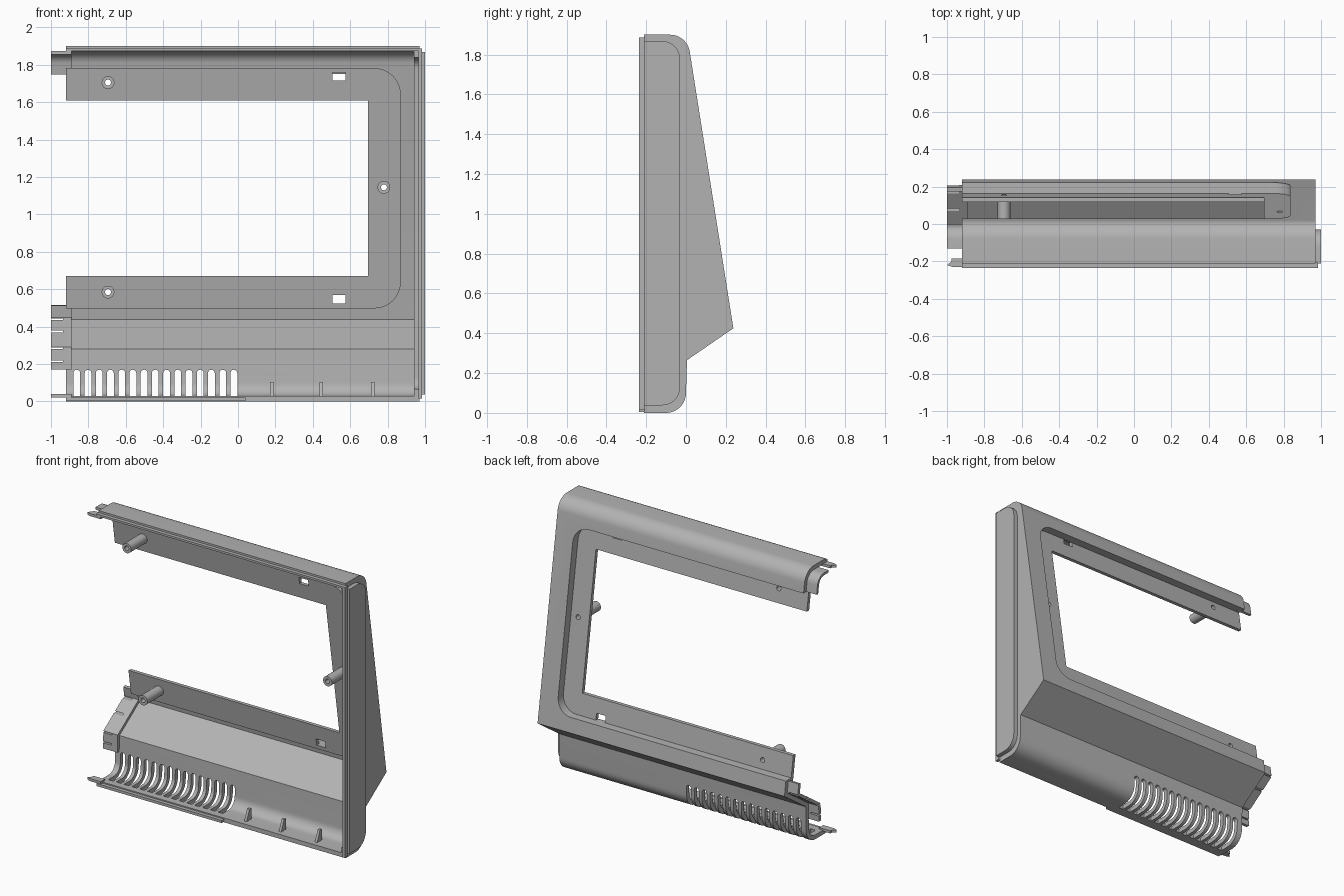
import bpy, bmesh, math
from mathutils import Vector

cube = bpy.data.objects.get("Cube")
if cube:
    bpy.data.objects.remove(cube)

grey = bpy.data.materials.new("plastic_grey")
grey.use_nodes = True
grey.diffuse_color = (0.45, 0.45, 0.45, 1)
grey.node_tree.nodes["Principled BSDF"].inputs["Base Color"].default_value = (0.45, 0.45, 0.45, 1)

LEFT, INNER_END, END = -0.92, 0.94, 0.97
FRONT, LIP = -0.21, -0.235
WALL = 0.03
PARTS = []


def add_prisms(name, prisms):
    """Each prism is a pair of matching 3D outlines, capped and bridged."""
    bm = bmesh.new()
    for a, b in prisms:
        va = [bm.verts.new(p) for p in a]
        vb = [bm.verts.new(p) for p in b]
        bm.faces.new(va)
        bm.faces.new(vb[::-1])
        n = len(va)
        for i in range(n):
            j = (i + 1) % n
            bm.faces.new((va[j], va[i], vb[i], vb[j]))
    bmesh.ops.recalc_face_normals(bm, faces=bm.faces)
    mesh = bpy.data.meshes.new(name)
    bm.to_mesh(mesh)
    bm.free()
    mesh.materials.append(grey)
    ob = bpy.data.objects.new(name, mesh)
    bpy.context.collection.objects.link(ob)
    PARTS.append(ob)
    return ob


def along_x(pts, x0, x1):
    return [(x0, y, z) for y, z in pts], [(x1, y, z) for y, z in pts]


def along_y(pts, y0, y1):
    return [(x, y0, z) for x, z in pts], [(x, y1, z) for x, z in pts]


def box(x0, x1, y0, y1, z0, z1):
    return along_x([(y0, z0), (y1, z0), (y1, z1), (y0, z1)], x0, x1)


def arc(cx, cy, r, a0, a1, n=10):
    angles = [math.radians(a0 + (a1 - a0) * i / n) for i in range(n + 1)]
    return [(cx + r * math.cos(a), cy + r * math.sin(a)) for a in angles]


def circle(cx, cy, r, n=24):
    return arc(cx, cy, r, 0, 360, n)[:-1]


def offset(path, d):
    """Mitred offset of an open path to its left side."""
    pts = [Vector(p) for p in path]
    dirs = [(b - a).normalized() for a, b in zip(pts, pts[1:])]
    norms = [Vector((-v.y, v.x)) for v in dirs]
    out = []
    for i, p in enumerate(pts):
        a, b = norms[max(i - 1, 0)], norms[min(i, len(norms) - 1)]
        m = (a + b).normalized()
        out.append(tuple(p + m * (d / m.dot(a))))
    return out


def strip(path, d0, d1):
    return offset(path, d0) + offset(path, d1)[::-1]


def cut(target, name, prisms):
    cutter = add_prisms(name, prisms)
    PARTS.remove(cutter)
    cutter.hide_render = True
    mod = target.modifiers.new(name, "BOOLEAN")
    mod.operation, mod.solver, mod.object = "DIFFERENCE", "EXACT", cutter
    bpy.context.view_layer.objects.active = target
    bpy.ops.object.modifier_apply(modifier=mod.name)
    bpy.data.objects.remove(cutter)


def slope_y(z):
    return 0.238 - (z - 0.425) * 0.158


# Side profile of the housing, from the front bottom round the back to the front top
low_arc = arc(-0.1, 0.1, 0.1, -90, 0)
top_arc = arc(-0.08, 1.8, 0.1, 9, 90)
profile = [(FRONT, 0)] + low_arc + [(0.005, 0.265), (0.238, 0.425)] + top_arc + [(FRONT, 1.9)]


def frame_path(xr, z0, z1, r):
    """Open path round a frame that runs off the left end."""
    if r == 0:
        return [(LEFT, z0), (xr, z0), (xr, z1), (LEFT, z1)]
    return ([(LEFT, z0)] + arc(xr - r, z0 + r, r, -90, 0)
            + arc(xr - r, z1 - r, r, 0, 90) + [(LEFT, z1)])


# Housing shell with vents and the screen recess cut through the back
shell = add_prisms("housing_shell", [along_x(strip(profile, 0, WALL), LEFT, INNER_END)])
recess = frame_path(0.835, 0.525, 1.75, 0.11)
recess[0], recess[-1] = (-1.2, 0.525), (-1.2, 1.75)
cut(shell, "recess_cutter", [along_y(recess, -0.15, 0.5)])
vents = []
for i in range(15):
    x = -0.862 + 0.06 * i
    outline = [(x - 0.018, -0.1), (x + 0.018, -0.1)] + arc(x, 0.152, 0.018, 0, 180, 8)
    vents.append(along_y(outline, -0.16, 0.1))
cut(shell, "vent_cutter", vents)

# End wall with a hollow raised panel
end_wall = add_prisms("end_wall", [along_x(profile, INNER_END, END)])


def panel_outline(front, inset):
    r, back = 0.09 - inset, -0.03 - inset
    z0, z1 = 0.038 + inset, 1.868 - inset
    return ([(front, z0)] + arc(back - r, z0 + r, r, -90, 0)
            + arc(back - r, z1 - r, r, 0, 90) + [(front, z1)])


panel = add_prisms("end_panel", [along_x(panel_outline(FRONT, 0), END - 0.01, 1.0)])
for part in (end_wall, panel):
    cut(part, "panel_cutter", [along_x(panel_outline(-0.4, 0.03), 0.9, 0.975)])

# Sunken screen frame: rim walls and flange, both parallel to the sloping back
posts = [(-0.695, 1.705), (0.78, 1.145), (-0.695, 0.585)]
holes = [along_y(circle(x, z, 0.016), -0.4, 0.4) for x, z in posts]


def sloped(outline, d0, d1):
    return tuple([(x, slope_y(z) - d, z) for x, z in outline] for d in (d0, d1))


outer = frame_path(0.87, 0.498, 1.782, 0.14)
rim = outer + frame_path(0.835, 0.525, 1.75, 0.11)[::-1]
flange_outline = outer + frame_path(0.695, 0.67, 1.61, 0)[::-1]
add_prisms("recess_rim", [sloped(rim, 0.015, 0.06)])
flange = add_prisms("screen_flange", [sloped(flange_outline, 0.058, 0.083)])
windows = [box(0.505, 0.575, -0.4, 0.4, z, z + 0.045) for z in (0.525, 1.715)]
cut(flange, "flange_cutter", holes + windows)

# Screw posts
for i, (x, z) in enumerate(posts):
    base = slope_y(z) - 0.07
    tip = max(base - 0.19, -0.225)
    post = add_prisms(f"screw_post_{i + 1}", [along_y(circle(x, z, 0.034), tip, base)])
    cut(post, "post_cutter", [holes[i]])

# Thin locating lip round the open front
add_prisms("front_lip_top", [box(LEFT, 0.985, LIP, FRONT + 0.005, 1.873, 1.887)])
add_prisms("front_lip_end", [box(0.965, 0.985, LIP, FRONT + 0.005, 0.015, 1.887)])
add_prisms("front_lip_bottom", [box(LEFT, 0.04, LIP, FRONT + 0.005, 0.004, 0.022)])

# Small gussets on the floor
gusset = [(-0.18, 0.02), (-0.125, 0.02), (-0.125, 0.105), (-0.145, 0.105)]
for i, x in enumerate((0.18, 0.445, 0.72)):
    add_prisms(f"floor_gusset_{i + 1}", [along_x(gusset, x - 0.009, x + 0.009)])

# Joining tongues at the open left end
lower = [(0.003, 0.17), (0.005, 0.265), (0.238, 0.425), (slope_y(0.52), 0.52)]
tongue = add_prisms("lower_tongue", [along_x(strip(lower, 0.028, 0.05), -1.0, -0.89)])
cut(tongue, "tongue_cutter", [box(-1.1, -0.935, -0.3, 0.4, z, z + 0.01)
                              for z in (0.21, 0.28, 0.37, 0.435)])
upper = [(slope_y(1.755), 1.755)] + top_arc + [(-0.13, 1.9)]
add_prisms("upper_tongue", [along_x(strip(upper, 0.028, 0.045), -1.0, -0.89)])
hook = [(-0.89, LIP + 0.005), (-0.97, LIP + 0.005), (-1.0, LIP + 0.015),
        (-0.975, -0.2), (-0.975, -0.185), (-0.89, -0.185)]
for name, z in (("lower_hook", 0.022), ("upper_hook", 1.856)):
    add_prisms(name, [([(x, y, z) for x, y in hook], [(x, y, z + 0.018) for x, y in hook])])

# Smooth the curved walls and keep the edges crisp
bpy.ops.object.select_all(action="DESELECT")
for ob in PARTS:
    ob.select_set(True)
bpy.context.view_layer.objects.active = shell
bpy.ops.object.shade_smooth_by_angle(angle=math.radians(25))
